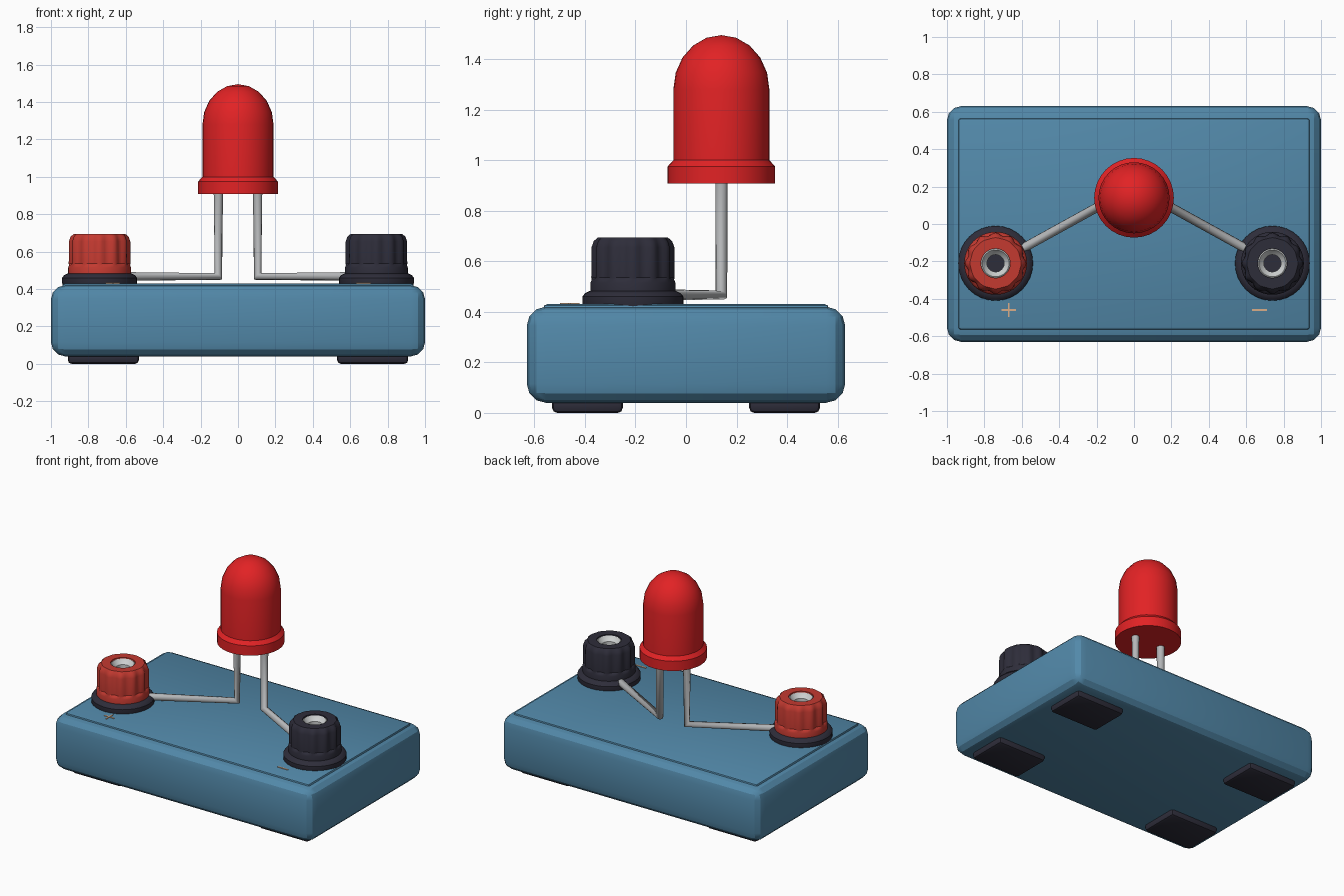
import bpy, bmesh, math
from mathutils import Vector

if "Cube" in bpy.data.objects:
    bpy.data.objects.remove(bpy.data.objects["Cube"])


def material(name, color):
    m = bpy.data.materials.new(name)
    m.use_nodes = True
    m.diffuse_color = (*color, 1)
    m.node_tree.nodes["Principled BSDF"].inputs["Base Color"].default_value = (*color, 1)
    return m


BLUE = material("blue_plastic", (0.085, 0.25, 0.40))
RED = material("lamp_red", (0.76, 0.016, 0.018))
KNOB_RED = material("knob_red", (0.55, 0.042, 0.03))
DARK = material("dark_plastic", (0.027, 0.026, 0.042))
METAL = material("metal", (0.46, 0.47, 0.48))
SLEEVE = material("bright_metal", (0.62, 0.64, 0.64))
TAN = material("marking_tan", (0.70, 0.42, 0.25))


def finish(name, bm, mat, angle=35):
    bmesh.ops.recalc_face_normals(bm, faces=bm.faces)
    me = bpy.data.meshes.new(name)
    bm.to_mesh(me)
    bm.free()
    ob = bpy.data.objects.new(name, me)
    bpy.context.collection.objects.link(ob)
    me.materials.append(mat)
    bpy.ops.object.select_all(action="DESELECT")
    ob.select_set(True)
    bpy.context.view_layer.objects.active = ob
    bpy.ops.object.shade_smooth_by_angle(angle=math.radians(angle))
    return ob


def box(name, center, size, mat, bevel=0, segments=3):
    bm = bmesh.new()
    bmesh.ops.create_cube(bm, size=1)
    for v in bm.verts:
        v.co = Vector(center) + v.co * Vector(size)
    if bevel:
        bmesh.ops.bevel(bm, geom=bm.edges[:], offset=bevel, segments=segments,
                        profile=0.5, affect="EDGES")
    return finish(name, bm, mat, 25)


def lathe(name, center, profile, mat, sides=32, flutes=0):
    """Spin (radius, z, flute depth) points about a vertical axis."""
    bm = bmesh.new()
    rings = []
    for r, z, depth in profile:
        if r == 0:
            rings.append([bm.verts.new((*center, z))] * sides)
            continue
        ring = []
        for i in range(sides):
            a = math.tau * i / sides
            rr = r - depth * (0.5 - 0.5 * math.cos(flutes * a))
            ring.append(bm.verts.new((center[0] + rr * math.cos(a),
                                      center[1] + rr * math.sin(a), z)))
        rings.append(ring)
    for low, high in zip(rings, rings[1:]):
        for i in range(sides):
            j = (i + 1) % sides
            corners = dict.fromkeys((low[i], low[j], high[j], high[i]))
            bm.faces.new(list(corners))
    return finish(name, bm, mat)


def wire(name, points, radius, mat):
    cu = bpy.data.curves.new(name, "CURVE")
    cu.dimensions = "3D"
    cu.bevel_depth = radius
    cu.bevel_resolution = 3
    cu.use_fill_caps = True
    sp = cu.splines.new("POLY")
    sp.points.add(len(points) - 1)
    for p, co in zip(sp.points, points):
        p.co = (*co, 1)
    ob = bpy.data.objects.new(name, cu)
    bpy.context.collection.objects.link(ob)
    cu.materials.append(mat)
    return ob


# Housing with a slightly raised lid
box("housing", (0, 0, 0.23), (2, 1.26, 0.38), BLUE, 0.075)
box("lid", (0, 0, 0.405), (1.88, 1.13, 0.05), BLUE, 0.015, 2)

# Rubber feet
for x, side in ((0.72, "left"), (-0.72, "right")):
    for y, end in ((-0.39, "front"), (0.39, "back")):
        box(f"{end}_{side}_foot", (x, y, 0.03), (0.38, 0.28, 0.06), DARK, 0.02, 2)

# Binding posts and bent wire legs
for s, side, color in ((1, "left", DARK), (-1, "right", KNOB_RED)):
    c = (s * 0.74, -0.21)
    lathe(f"{side}_post_collar", c,
          [(0, 0.40, 0), (0.19, 0.40, 0), (0.2, 0.43, 0), (0.2, 0.46, 0),
           (0.19, 0.473, 0), (0.17, 0.483, 0), (0, 0.483, 0)], DARK)
    lathe(f"{side}_post_knob", c,
          [(0.168, 0.475, 0), (0.168, 0.515, 0), (0.163, 0.528, 0),
           (0.165, 0.535, 0.014), (0.164, 0.655, 0.014), (0.155, 0.68, 0.012),
           (0.137, 0.695, 0.003), (0.078, 0.695, 0), (0.078, 0.60, 0)],
          color, 72, 12)
    lathe(f"{side}_post_sleeve", c,
          [(0.079, 0.685, 0), (0.072, 0.69, 0), (0.062, 0.675, 0),
           (0.046, 0.66, 0), (0.046, 0.60, 0)], SLEEVE)
    lathe(f"{side}_post_socket", c,
          [(0, 0.60, 0), (0.047, 0.60, 0), (0.047, 0.61, 0), (0, 0.61, 0)], DARK)
    wire(f"{side}_lamp_leg",
         [(s * 0.105, 0.14, 0.93), (s * 0.105, 0.14, 0.467), (*c, 0.467)],
         0.025, METAL)

# Lamp: flanged cylinder with a domed top
dome = [(0.19 * math.cos(t), 1.28 + 0.215 * math.sin(t), 0)
        for t in (math.pi / 2 * k / 5 for k in range(5))]
lathe("lamp", (0, 0.14),
      [(0, 0.907, 0), (0.213, 0.907, 0), (0.213, 0.975, 0), (0.19, 1.0, 0)]
      + dome + [(0, 1.495, 0)], RED)

# Thin polarity marks
box("right_mark_bar", (-0.67, -0.46, 0.431), (0.076, 0.009, 0.006), TAN)
box("right_mark_upright", (-0.67, -0.46, 0.431), (0.009, 0.076, 0.006), TAN)
box("left_mark_bar", (0.67, -0.46, 0.431), (0.08, 0.009, 0.006), TAN)
